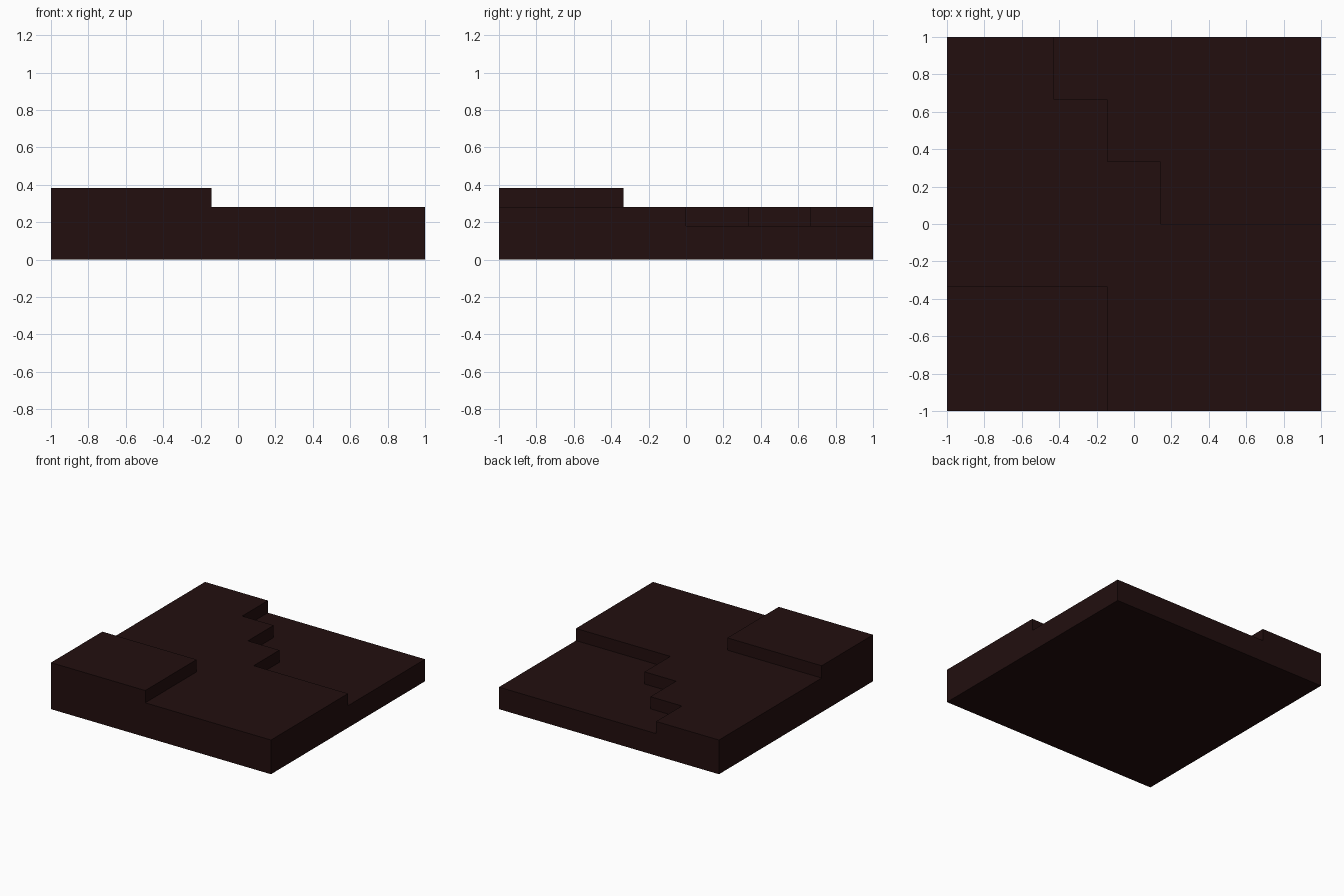
import bpy, bmesh

if "Cube" in bpy.data.objects:
    bpy.data.objects.remove(bpy.data.objects["Cube"])

# Terraced ground tile on a 7 x 6 cell grid with three flat levels
NX, NY = 7, 6
LEVELS = [0.0, 0.181, 0.281, 0.382]
LOW_START = {3: 4, 4: 3, 5: 2}   # row -> first column of the sunken area


def level(i, j):
    if not (0 <= i < NX and 0 <= j < NY):
        return 0
    if j < 2 and i < 3:
        return 3                  # raised corner plateau
    if j in LOW_START and i >= LOW_START[j]:
        return 1                  # sunken, stepped edge
    return 2


def point(i, j, k):
    return (-1 + 2 * i / NX, -1 + 2 * j / NY, LEVELS[k])


bm = bmesh.new()


def quad(*corners):
    bm.faces.new([bm.verts.new(point(*c)) for c in corners])


for i in range(NX):
    for j in range(NY):
        h = level(i, j)
        # Top and underside
        quad((i, j, h), (i + 1, j, h), (i + 1, j + 1, h), (i, j + 1, h))
        quad((i, j, 0), (i, j + 1, 0), (i + 1, j + 1, 0), (i + 1, j, 0))
        # Walls wherever the neighbour is lower
        sides = [((0, -1), (i, j), (i + 1, j)),
                 ((1, 0), (i + 1, j), (i + 1, j + 1)),
                 ((0, 1), (i + 1, j + 1), (i, j + 1)),
                 ((-1, 0), (i, j + 1), (i, j))]
        for (dx, dy), a, b in sides:
            for k in range(level(i + dx, j + dy), h):
                quad((*a, k), (*b, k), (*b, k + 1), (*a, k + 1))

# Weld cells and merge coplanar faces into large flat ones
bmesh.ops.remove_doubles(bm, verts=bm.verts[:], dist=1e-4)
bmesh.ops.dissolve_limit(bm, angle_limit=0.01, verts=bm.verts[:], edges=bm.edges[:])
bmesh.ops.recalc_face_normals(bm, faces=bm.faces[:])

mesh = bpy.data.meshes.new("terraced_ground")
bm.to_mesh(mesh)
bm.free()
mat = bpy.data.materials.new("dark brown red")
mat.diffuse_color = (0.016, 0.0045, 0.0045, 1)
mat.use_nodes = True
mat.node_tree.nodes["Principled BSDF"].inputs["Base Color"].default_value = mat.diffuse_color
mesh.materials.append(mat)
bpy.context.collection.objects.link(bpy.data.objects.new("terraced_ground", mesh))
